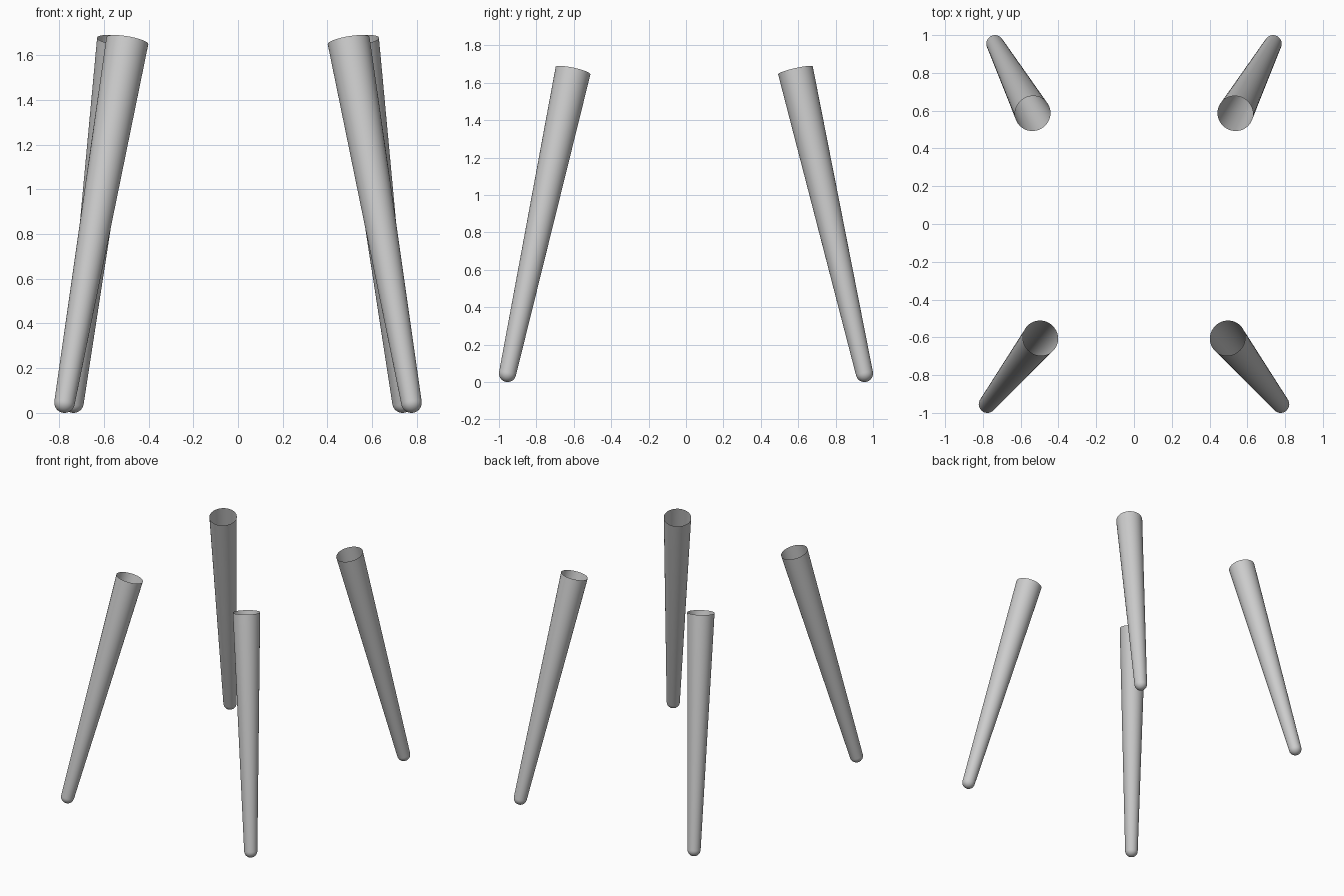
import bpy, bmesh, math
from mathutils import Vector

if "Cube" in bpy.data.objects:
    bpy.data.objects.remove(bpy.data.objects["Cube"])

SEGS = 48
R_TOP, R_FOOT = 0.095, 0.046


def make_leg(name, foot, top):
    """Open-topped tapered tube with a rounded foot, running from foot to top."""
    foot, top = Vector(foot), Vector(top)
    axis = top - foot
    rot = Vector((0, 0, 1)).rotation_difference(axis)

    # Profile (radius, height): round foot, then straight taper
    profile = [(R_FOOT * math.cos(a), -R_FOOT * math.sin(a))
               for a in (math.radians(90 - 11.25 * i) for i in range(1, 9))]
    profile.append((R_TOP, axis.length))

    bm = bmesh.new()
    tip = bm.verts.new(foot + rot @ Vector((0, 0, -R_FOOT)))
    rings = []
    for r, h in profile:
        rings.append([bm.verts.new(foot + rot @ Vector((
            r * math.cos(math.tau * i / SEGS), r * math.sin(math.tau * i / SEGS), h)))
            for i in range(SEGS)])
    for i in range(SEGS):
        j = (i + 1) % SEGS
        bm.faces.new((tip, rings[0][j], rings[0][i]))
        for a, b in zip(rings, rings[1:]):
            bm.faces.new((a[i], a[j], b[j], b[i]))
    for f in bm.faces:
        f.smooth = True
    mesh = bpy.data.meshes.new(name)
    bm.to_mesh(mesh)
    bm.free()
    obj = bpy.data.objects.new(name, mesh)
    bpy.context.collection.objects.link(obj)


# Front and back legs, mirrored left and right
for side, s in (("left", -1), ("right", 1)):
    make_leg("front_leg_" + side, (s * 0.776, -0.954, 0.046), (s * 0.495, -0.604, 1.665))
    make_leg("back_leg_" + side, (s * 0.736, 0.954, 0.046), (s * 0.536, 0.585, 1.667))
